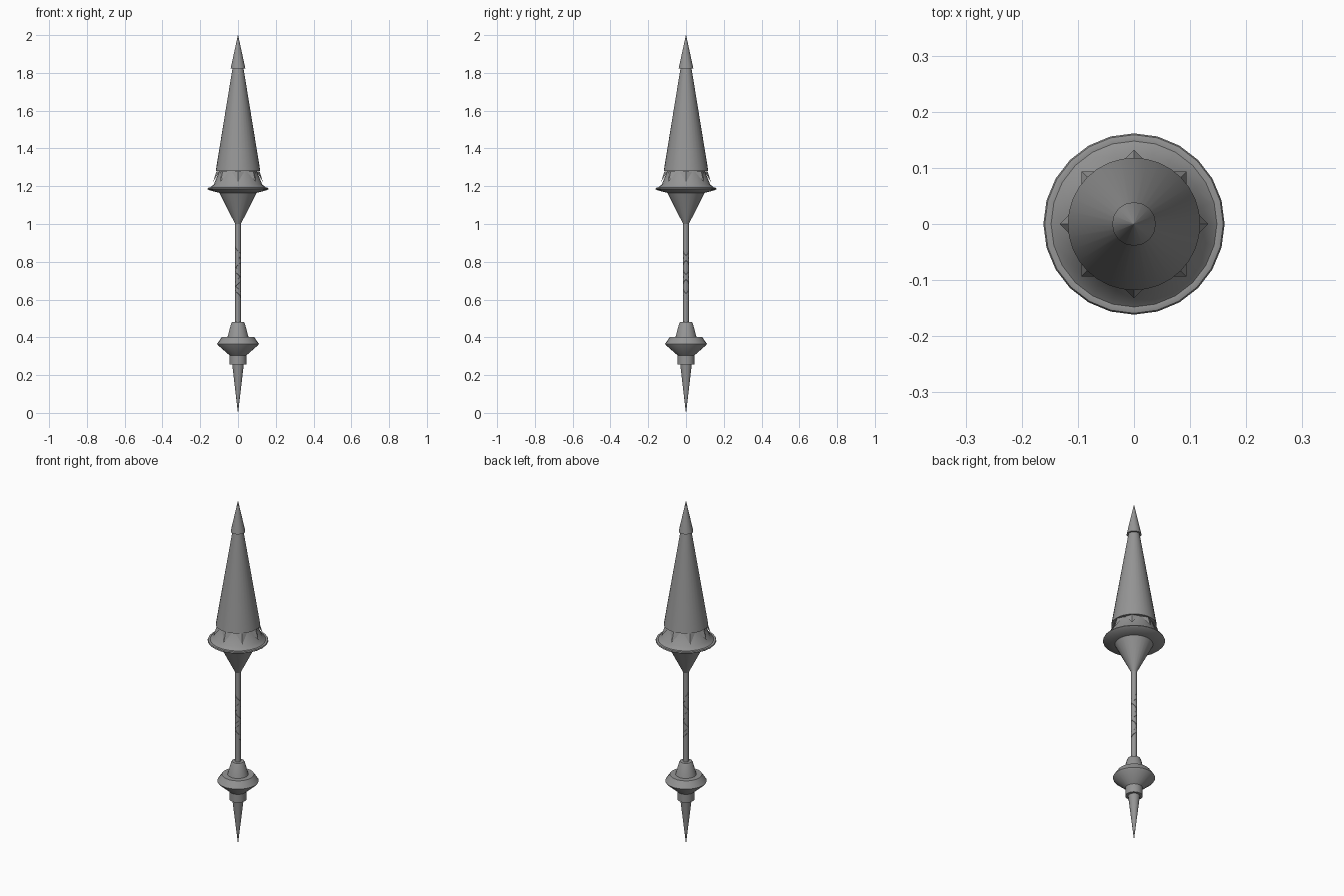
import bpy, math
from mathutils import Vector

if "Cube" in bpy.data.objects:
    bpy.data.objects.remove(bpy.data.objects["Cube"])

# Dark steel
steel = bpy.data.materials.new("dark_steel")
steel.diffuse_color = (0.3, 0.3, 0.3, 1)
steel.use_nodes = True
steel.node_tree.nodes["Principled BSDF"].inputs["Base Color"].default_value = steel.diffuse_color


def make(name, verts, faces, angle=35):
    me = bpy.data.meshes.new(name)
    me.from_pydata(verts, [], faces)
    me.materials.append(steel)
    ob = bpy.data.objects.new(name, me)
    bpy.context.collection.objects.link(ob)
    bpy.ops.object.select_all(action='DESELECT')
    ob.select_set(True)
    bpy.context.view_layer.objects.active = ob
    bpy.ops.object.mode_set(mode='EDIT')
    bpy.ops.mesh.select_all(action='SELECT')
    bpy.ops.mesh.normals_make_consistent(inside=False)
    bpy.ops.object.mode_set(mode='OBJECT')
    bpy.ops.object.shade_smooth_by_angle(angle=math.radians(angle))
    return ob


def lathe(name, profile, sides):
    """Revolve (radius, z) points around the z axis; ends are capped."""
    verts, faces = [], []
    for r, z in profile:
        for i in range(sides):
            a = 2 * math.pi * i / sides
            verts.append((r * math.cos(a), r * math.sin(a), z))
    for k in range(len(profile) - 1):
        for i in range(sides):
            j = (i + 1) % sides
            faces.append((k * sides + i, k * sides + j,
                          (k + 1) * sides + j, (k + 1) * sides + i))
    faces.append(tuple(range(sides))[::-1])
    n = (len(profile) - 1) * sides
    faces.append(tuple(range(n, n + sides)))
    return make(name, verts, faces)


# Head
lathe("tip_cone", [(0.039, 1.823), (0.0006, 2.0)], 16)
lathe("lance_cone", [(0.118, 1.28), (0.029, 1.825)], 32)

# Guard: sloped collar, thin rim, funnel below
lathe("collar", [(0.148, 1.192), (0.128, 1.21), (0.10, 1.28)], 24)
lathe("guard_rim", [(0.10, 1.165), (0.156, 1.180), (0.1615, 1.185),
                    (0.159, 1.191), (0.150, 1.193), (0.142, 1.190)], 24)
lathe("funnel", [(0.015, 1.0), (0.02, 1.01), (0.10, 1.167)], 24)

# Eight claw spikes hanging from the cone around the collar
verts, faces = [], []
for i in range(8):
    a = i * math.pi / 4
    out = Vector((math.cos(a), math.sin(a), 0))
    side = Vector((-math.sin(a), math.cos(a), 0))
    up = Vector((0, 0, 1))
    n = len(verts)
    verts += [out * 0.098 + side * 0.034 + up * 1.279,
              out * 0.098 - side * 0.034 + up * 1.279,
              out * 0.114 + up * 1.279,
              out * 0.132 + up * 1.222]
    faces += [(n, n + 1, n + 2), (n, n + 2, n + 3), (n + 2, n + 1, n + 3), (n + 1, n, n + 3)]
make("collar_spikes", verts, faces, 10)

# Shaft
lathe("shaft", [(0.015, 0.47), (0.015, 1.01)], 16)

# Grip wrap: two thin flat bands spiralling in opposite directions
for name, sign in (("grip_wrap_a", 1), ("grip_wrap_b", -1)):
    verts, faces = [], []
    steps, turns = 72, 2.5
    for k in range(steps + 1):
        t = k / steps
        a = sign * 2 * math.pi * turns * t
        z = 0.62 + 0.25 * t
        for r, dz in ((0.0145, -0.014), (0.0168, -0.012), (0.0168, 0.012), (0.0145, 0.014)):
            verts.append((r * math.cos(a), r * math.sin(a), z + dz))
        if k:
            p, q = (k - 1) * 4, k * 4
            faces += [(p + m, p + (m + 1) % 4, q + (m + 1) % 4, q + m) for m in range(4)]
    faces += [(0, 1, 2, 3), tuple(range(steps * 4, steps * 4 + 4))]
    make(name, verts, faces)

# Pommel
lathe("pommel_neck", [(0.056, 0.40), (0.036, 0.474), (0.032, 0.48)], 24)
lathe("pommel_disc", [(0.045, 0.305), (0.106, 0.358), (0.11, 0.366), (0.085, 0.403)], 24)
lathe("pommel_collar", [(0.045, 0.257), (0.045, 0.307)], 24)
lathe("butt_spike", [(0.0006, 0.0), (0.031, 0.26)], 16)
